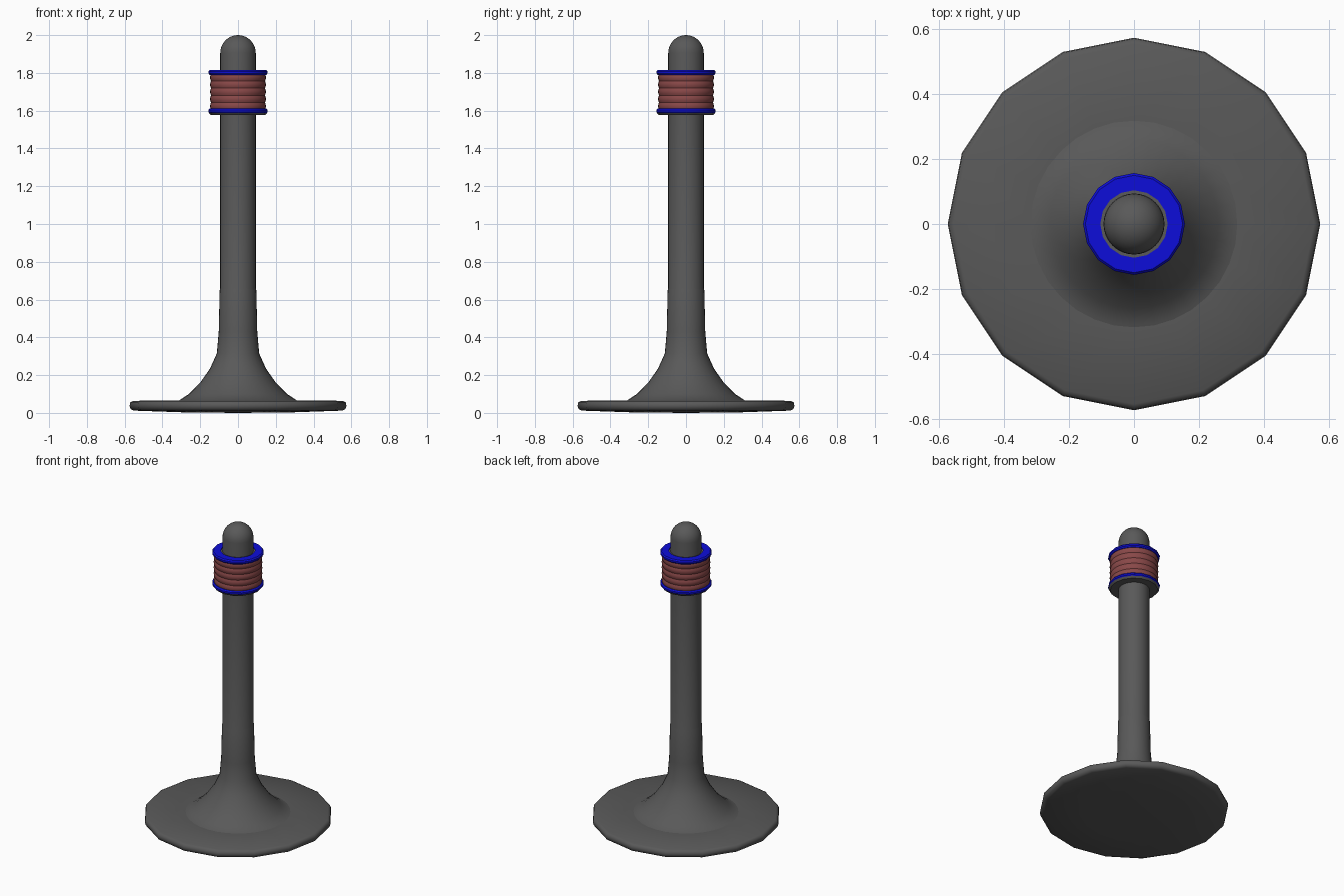
import bpy, bmesh, math

cube = bpy.data.objects.get("Cube")
if cube:
    bpy.data.objects.remove(cube, do_unlink=True)


def material(name, rgb):
    m = bpy.data.materials.new(name)
    m.use_nodes = True
    m.diffuse_color = (*rgb, 1)
    m.node_tree.nodes["Principled BSDF"].inputs["Base Color"].default_value = (*rgb, 1)
    return m


grey = material("dark grey", (0.1, 0.1, 0.1))
blue = material("blue", (0.004, 0.004, 0.7))
red = material("dull red", (0.25, 0.065, 0.065))


def lathe(name, profile, mat, sides=16, closed=False, angle=40):
    """Spin an (r, z) profile, listed from bottom to top, about the z axis."""
    bm = bmesh.new()
    rings = []
    for r, z in profile:
        if r == 0:
            rings.append([bm.verts.new((0, 0, z))] * sides)
        else:
            rings.append([bm.verts.new((r * math.cos(math.tau * i / sides),
                                        r * math.sin(math.tau * i / sides), z))
                          for i in range(sides)])
    pairs = list(zip(rings, rings[1:]))
    if closed:
        pairs.append((rings[-1], rings[0]))
    for a, b in pairs:
        for i in range(sides):
            j = (i + 1) % sides
            bm.faces.new(dict.fromkeys((a[i], a[j], b[j], b[i])))
    bmesh.ops.recalc_face_normals(bm, faces=bm.faces)
    mesh = bpy.data.meshes.new(name)
    bm.to_mesh(mesh)
    bm.free()
    mesh.materials.append(mat)
    ob = bpy.data.objects.new(name, mesh)
    bpy.context.collection.objects.link(ob)
    bpy.ops.object.select_all(action='DESELECT')
    ob.select_set(True)
    bpy.context.view_layer.objects.active = ob
    bpy.ops.object.shade_smooth_by_angle(angle=math.radians(angle))
    return ob


# Disc foot with softened rim
lathe("foot", [(0, 0), (0.29, 0.003), (0.55, 0.012), (0.569, 0.02), (0.574, 0.037),
               (0.571, 0.055), (0.555, 0.064), (0.31, 0.066), (0, 0.066)], grey, angle=60)

# Flared stem
lathe("stem", [(0.38, 0.058), (0.31, 0.067), (0.26, 0.1), (0.2, 0.16), (0.148, 0.235),
               (0.112, 0.315), (0.102, 0.43), (0.097, 0.65), (0.094, 0.66),
               (0.094, 1.6)], grey, sides=32)

# Round-topped pin
R = 0.094
dome = [(R * math.cos(math.pi / 2 * k / 8), 2 - R + R * math.sin(math.pi / 2 * k / 8))
        for k in range(8)]
lathe("domed_pin", [(R, 1.57)] + dome + [(0, 2)], grey, sides=32)

# Ribbed sleeve
ribs = 5
low, high = 1.605, 1.795
sleeve = [(0.1, low)]
for k in range(ribs * 4 + 1):
    t = k / (ribs * 4)
    sleeve.append((0.143 + 0.005 * abs(math.sin(math.pi * ribs * t)), low + (high - low) * t))
lathe("ribbed_sleeve", sleeve + [(0.1, high)], red, sides=32, closed=True)


# Flange rings at both ends of the sleeve
def flange(name, z):
    lathe(name, [(0.104, z - 0.013), (0.15, z - 0.013), (0.157, z - 0.005), (0.157, z + 0.005),
                 (0.15, z + 0.013), (0.104, z + 0.013)], blue, closed=True)


flange("upper_flange", 1.803)
flange("lower_flange", 1.598)

# Grey seat beneath the lower flange and collar inside the upper one
lathe("lower_seat", [(0.09, 1.576), (0.144, 1.576), (0.154, 1.587), (0.09, 1.587)],
      grey, closed=True)
lathe("inner_collar", [(0.09, 1.59), (0.106, 1.59), (0.106, 1.812), (0.09, 1.812)],
      grey, sides=32, closed=True)
